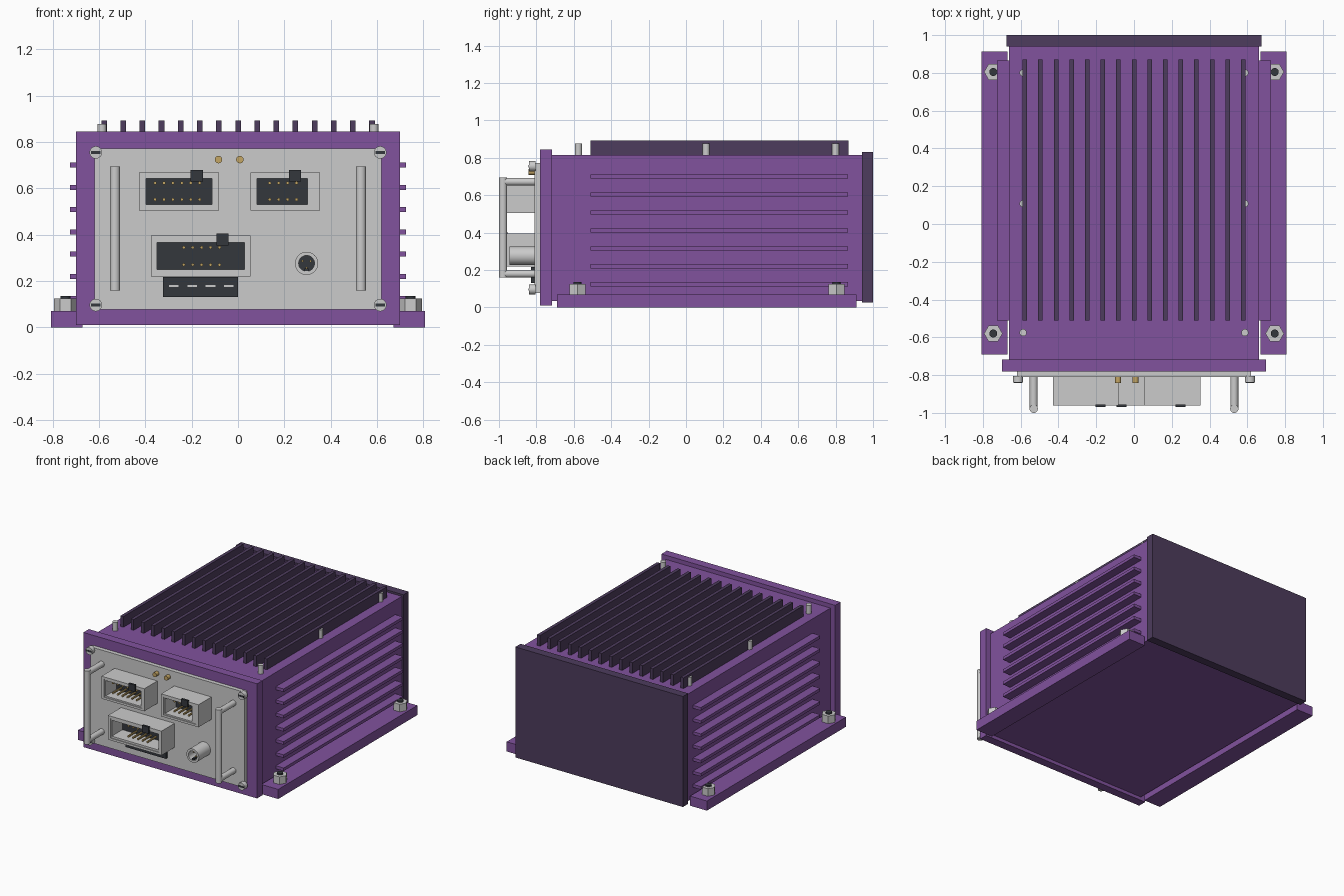
import bpy, bmesh, math
from mathutils import Matrix, Vector

if "Cube" in bpy.data.objects:
    bpy.data.objects.remove(bpy.data.objects["Cube"])


def material(name, rgb):
    m = bpy.data.materials.new(name)
    m.diffuse_color = (*rgb, 1)
    m.use_nodes = True
    m.node_tree.nodes["Principled BSDF"].inputs["Base Color"].default_value = m.diffuse_color
    return m


PURPLE = material("purple", (0.22, 0.085, 0.34))
DARK = material("dark_purple", (0.075, 0.045, 0.11))
BLACK = material("black", (0.033, 0.038, 0.046))
GOLD = material("gold", (0.55, 0.38, 0.13))


def finish(name, bm, mat=None, smooth=False):
    bmesh.ops.recalc_face_normals(bm, faces=bm.faces)
    if smooth:
        for f in bm.faces:
            f.smooth = True
        for e in bm.edges:
            e.smooth = e.calc_face_angle(0) < math.radians(35)
    me = bpy.data.meshes.new(name)
    bm.to_mesh(me)
    bm.free()
    ob = bpy.data.objects.new(name, me)
    if mat:
        me.materials.append(mat)
    bpy.context.collection.objects.link(ob)
    return ob


def box(name, x, y, z, mat=None):
    # box from (min, max) ranges
    bm = bmesh.new()
    size = Vector((x[1] - x[0], y[1] - y[0], z[1] - z[0]))
    mid = Vector((x[0] + x[1], y[0] + y[1], z[0] + z[1])) / 2
    bmesh.ops.create_cube(bm, size=1, matrix=Matrix.Translation(mid) @ Matrix.Diagonal((*size, 1)))
    return finish(name, bm, mat)


def rod(name, a, b, r, mat=None, sides=24, turn=0.0, smooth=True):
    # cylinder from point a to point b
    a, b = Vector(a), Vector(b)
    rot = Vector((0, 0, 1)).rotation_difference(b - a).to_matrix().to_4x4()
    bm = bmesh.new()
    bmesh.ops.create_cone(bm, cap_ends=True, segments=sides, radius1=r, radius2=r,
                          depth=(b - a).length,
                          matrix=Matrix.Translation((a + b) / 2) @ rot @ Matrix.Rotation(turn, 4, 'Z'))
    return finish(name, bm, mat, smooth)


def sleeve(name, outer, inner, y0, y1, smooth=False):
    # hollow part along y between two matching (x, z) outlines
    bm = bmesh.new()
    loops = [[bm.verts.new((x, y, z)) for x, z in pts]
             for pts, y in ((outer, y0), (outer, y1), (inner, y1), (inner, y0))]
    n = len(outer)
    for k in range(4):
        p, q = loops[k], loops[(k + 1) % 4]
        for i in range(n):
            j = (i + 1) % n
            bm.faces.new((p[i], p[j], q[j], q[i]))
    return finish(name, bm, None, smooth)


def rect(x0, x1, z0, z1):
    return [(x0, z0), (x1, z0), (x1, z1), (x0, z1)]


def circle(cx, cz, r, n=32):
    return [(cx + r * math.cos(2 * math.pi * i / n), cz + r * math.sin(2 * math.pi * i / n))
            for i in range(n)]


# Case
box("case_body", (-0.662, 0.662), (-0.72, 0.94), (0.035, 0.815), PURPLE)
box("front_bezel", (-0.70, 0.70), (-0.78, -0.717), (0.01, 0.845), PURPLE)
box("back_plate", (-0.675, 0.675), (0.94, 1.0), (0.025, 0.83), DARK)
box("front_panel", (-0.62, 0.62), (-0.81, -0.78), (0.077, 0.773))

# Top cooling fins
for i in range(15):
    x = -0.578 + i * 0.0826
    box("top_fin", (x - 0.012, x + 0.012), (-0.51, 0.87), (0.81, 0.893), DARK)

for s in (-1, 1):
    # Mounting flanges with nuts and studs
    box("mounting_flange", sorted((s * 0.671, s * 0.807)), (-0.69, 0.912), (0, 0.07), PURPLE)
    for y in (-0.58, 0.805):
        rod("flange_nut", (s * 0.745, y, 0.07), (s * 0.745, y, 0.125), 0.049, None, 6, math.pi / 6, False)
        rod("flange_stud", (s * 0.745, y, 0.12), (s * 0.745, y, 0.135), 0.021, BLACK)
    # Side cooling fins
    for i in range(7):
        z = 0.70 - i * 0.096
        box("side_fin", sorted((s * 0.655, s * 0.725)), (-0.51, 0.865), (z - 0.011, z + 0.011), PURPLE)
    # Posts along the top
    for y in (-0.575, 0.108, 0.80):
        rod("top_post", (s * 0.587, y, 0.81), (s * 0.587, y, 0.877), 0.019)
    # Panel screws
    for z in (0.096, 0.755):
        x = s * 0.614
        rod("panel_screw", (x, -0.805, z), (x, -0.84, z), 0.027)
        box("screw_slot", (x - 0.021, x + 0.021), (-0.842, -0.83), (z - 0.006, z + 0.006), BLACK)
    # Handles
    x = s * 0.531
    rod("handle_bar", (x, -0.978, 0.159), (x, -0.978, 0.694), 0.022)
    for z in (0.18, 0.672):
        rod("handle_leg", (x, -0.80, z), (x, -0.978, z), 0.021)

# Connectors: outer outline, cavity outline, key x, first pin x, pin count, pin rows
CONNECTORS = [
    ((-0.428, -0.083, 0.504, 0.668), (-0.398, -0.112, 0.53, 0.642), -0.178, -0.358, 6, (0.552, 0.623)),
    ((0.053, 0.353, 0.504, 0.668), (0.081, 0.299, 0.53, 0.642), 0.247, 0.137, 4, (0.552, 0.623)),
    ((-0.376, 0.055, 0.22, 0.396), (-0.349, 0.028, 0.25, 0.366), -0.067, -0.234, 5, (0.27, 0.345)),
]
for outer, cav, key, px, count, rows in CONNECTORS:
    mid = (outer[0] + 0.02, outer[1] - 0.02, outer[2] + 0.016, outer[3] - 0.016)
    sleeve("connector_shell", rect(*outer), rect(*mid), -0.96, -0.81)
    sleeve("connector_lining", rect(*mid), rect(*cav), -0.955, -0.81)
    box("connector_floor", cav[:2], (-0.832, -0.80), cav[2:], BLACK)
    box("connector_key", (key - 0.026, key + 0.026), (-0.97, -0.955), (cav[3] - 0.012, cav[3] + 0.038), BLACK)
    for z in rows:
        for i in range(count):
            x = px + i * 0.0385
            rod("connector_pin", (x, -0.82, z), (x, -0.93, z), 0.007, GOLD, 8)

# Flat socket below the lower connector
box("flat_socket", (-0.324, -0.001), (-0.83, -0.80), (0.13, 0.217), BLACK)
for i in range(4):
    x = -0.277 + i * 0.079
    box("flat_contact", (x - 0.021, x + 0.021), (-0.834, -0.82), (0.174, 0.183))

# Round jack
sleeve("round_jack", circle(0.296, 0.276, 0.05), circle(0.296, 0.276, 0.034), -0.945, -0.81, True)
rod("jack_floor", (0.296, -0.80, 0.276), (0.296, -0.85, 0.276), 0.035, BLACK)
box("jack_key", (0.288, 0.304), (-0.94, -0.83), (0.240, 0.254), BLACK)
for a in (0.5, 2.6, 4.7):
    x, z = 0.296 + 0.02 * math.cos(a), 0.276 + 0.02 * math.sin(a)
    rod("jack_pin", (x, -0.84, z), (x, -0.91, z), 0.005, GOLD, 8)

# Indicator lamps
for x in (-0.084, 0.008):
    rod("indicator_lamp", (x, -0.80, 0.724), (x, -0.842, 0.724), 0.016, GOLD)
